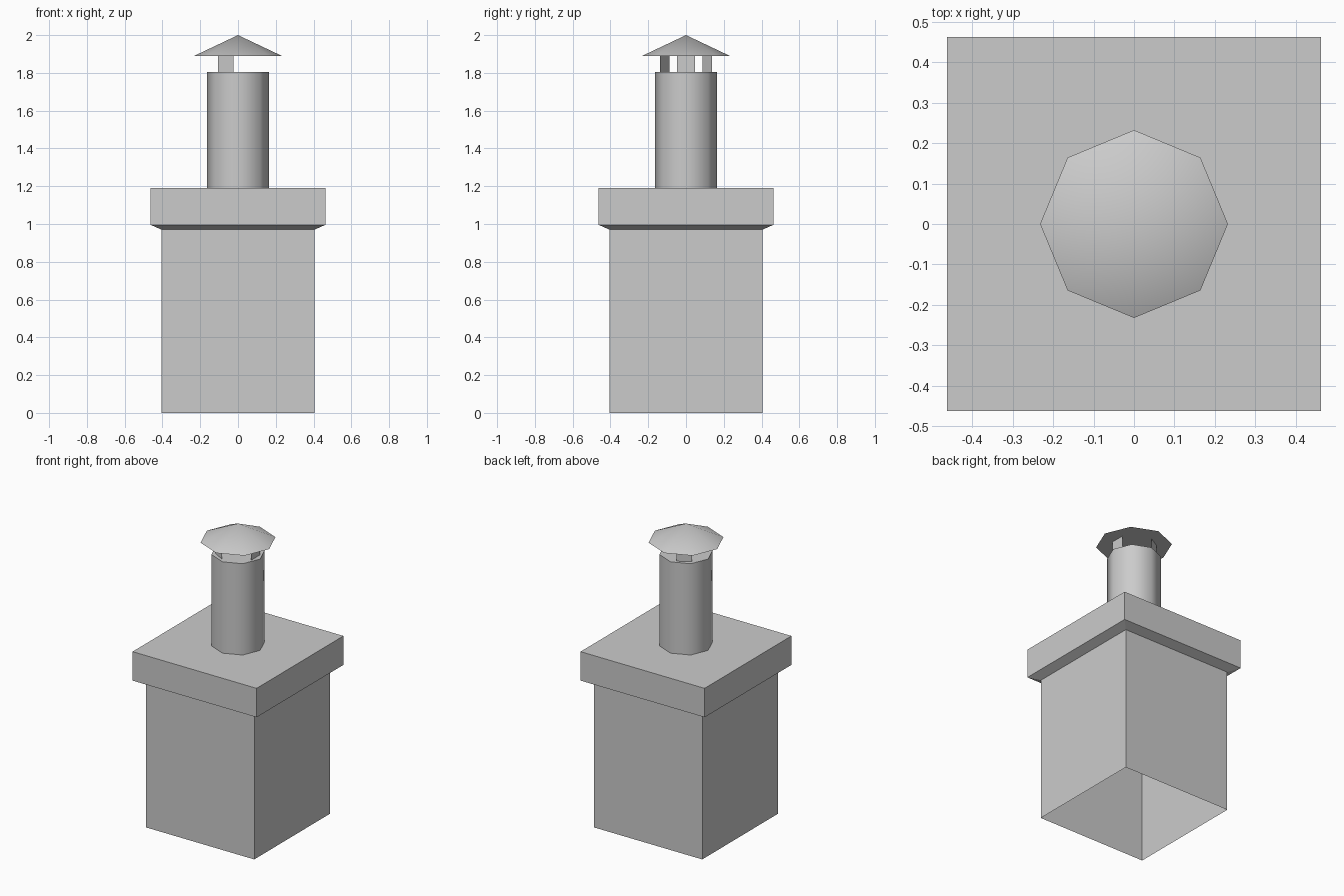
import bpy
import bmesh
from math import radians, pi
from mathutils import Matrix, Vector

cube = bpy.data.objects.get("Cube")
if cube:
    bpy.data.objects.remove(cube, do_unlink=True)

# One plain grey for the whole chimney
grey = bpy.data.materials.new("plain grey")
grey.use_nodes = True
grey.diffuse_color = (0.6, 0.6, 0.6, 1)
shader = next(n for n in grey.node_tree.nodes if n.type == "BSDF_PRINCIPLED")
shader.inputs["Base Color"].default_value = (0.6, 0.6, 0.6, 1)


def finish(name, bm, smooth=False):
    """Turn a bmesh into an object, optionally smooth with sharp rims."""
    mesh = bpy.data.meshes.new(name)
    if smooth:
        for face in bm.faces:
            face.smooth = True
    bm.to_mesh(mesh)
    bm.free()
    if smooth:
        mesh.set_sharp_from_angle(angle=radians(60))
    mesh.materials.append(grey)
    obj = bpy.data.objects.new(name, mesh)
    bpy.context.collection.objects.link(obj)
    return obj


def loft(name, sides, turn, profile, smooth=False):
    """Stack regular rings of (radius, height), open below, closed on top."""
    bm = bmesh.new()
    rings = []
    for radius, z in profile:
        rings.append([
            bm.verts.new(Matrix.Rotation(turn + 2 * pi * i / sides, 3, "Z")
                         @ Vector((radius, 0, z)))
            for i in range(sides)])
    for low, high in zip(rings, rings[1:]):
        for i in range(sides):
            j = (i + 1) % sides
            bm.faces.new((low[i], low[j], high[j], high[i]))
    bm.faces.new(rings[-1])
    return finish(name, bm, smooth)


# Hollow square stack flaring into the crown slab
half_widths = [(0.404, 0), (0.404, 0.97), (0.462, 0.995), (0.462, 1.19)]
loft("chimney_stack", 4, pi / 4, [(w * 2 ** 0.5, z) for w, z in half_widths])

# Eight-sided flue pipe
loft("flue_pipe", 8, 0, [(0.165, 1.19), (0.165, 1.805)], smooth=True)

# Three thin plates carrying the rain cap
for i in range(3):
    bm = bmesh.new()
    corners = [(-0.048, 1.805), (0.048, 1.805), (0.048, 1.89), (-0.048, 1.89)]
    turn = Matrix.Rotation(2 * pi * i / 3, 3, "Z")
    bm.faces.new([bm.verts.new(turn @ Vector((0.13, y, z))) for y, z in corners])
    finish(f"cap_bracket_{i + 1}", bm)

# Conical rain cap with a flat underside
bm = bmesh.new()
bmesh.ops.create_cone(bm, cap_ends=True, segments=8, radius1=0.232, radius2=0,
                      depth=0.11, matrix=Matrix.Translation((0, 0, 1.945)))
bmesh.ops.remove_doubles(bm, verts=bm.verts, dist=0.0001)
finish("rain_cap", bm, smooth=True)
